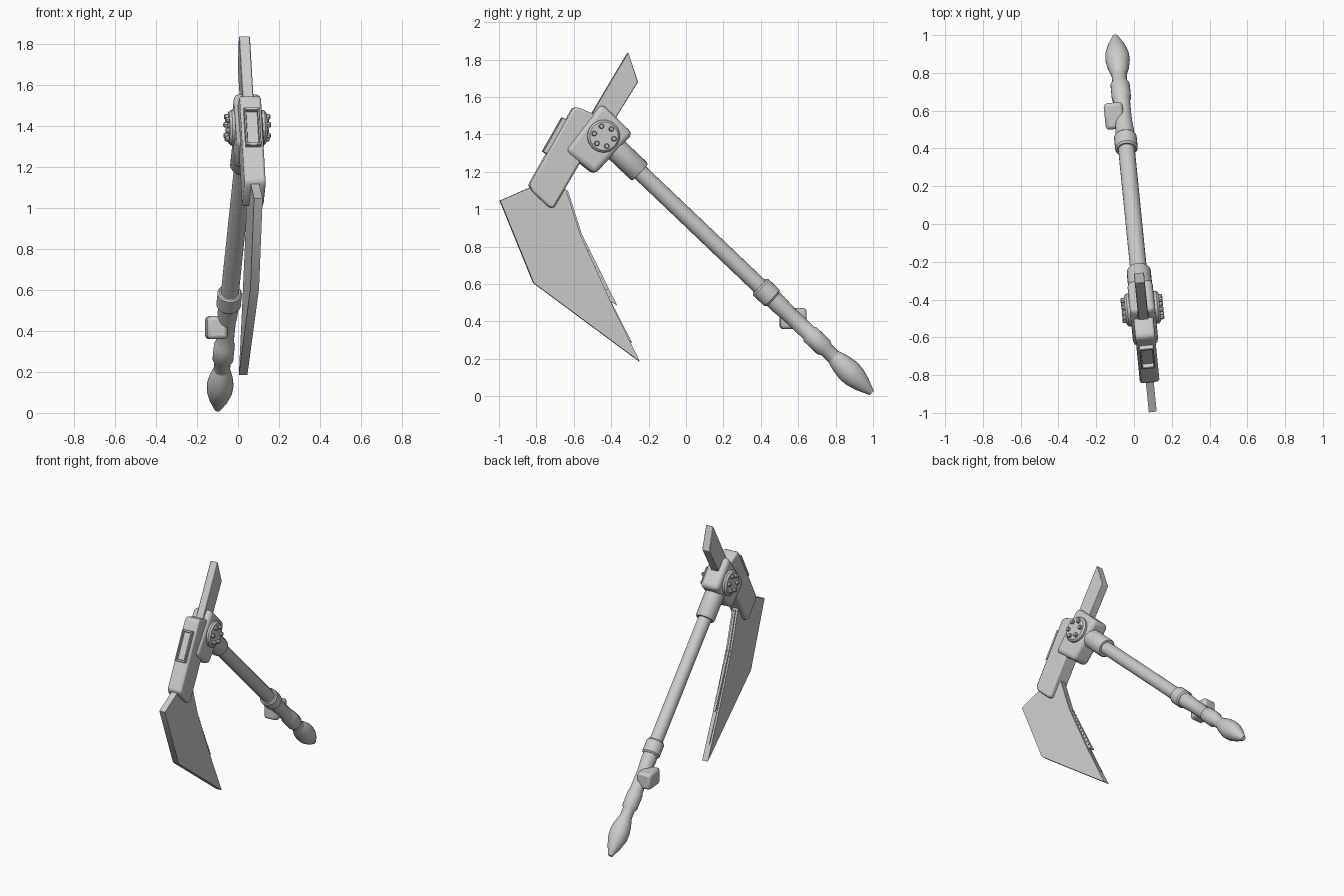
import bpy, bmesh, math
from mathutils import Matrix, Vector

if "Cube" in bpy.data.objects:
    bpy.data.objects.remove(bpy.data.objects["Cube"], do_unlink=True)

GREY = (0.6, 0.6, 0.6, 1)
metal = bpy.data.materials.new("grey_metal")
metal.use_nodes = True
metal.diffuse_color = GREY
metal.node_tree.nodes["Principled BSDF"].inputs["Base Color"].default_value = GREY

# The whole weapon is built in the x = 0 plane, then turned slightly
TURN = Matrix.Rotation(math.radians(5.7), 4, 'Z')
HUB = Vector((0, -0.45, 1.39))
SHAFT_DIR = Vector((0, 0.7256, -0.688))


def finish(name, bm, matrix=Matrix(), bevel=0, segments=2):
    bmesh.ops.transform(bm, matrix=TURN @ matrix, verts=bm.verts)
    bmesh.ops.recalc_face_normals(bm, faces=bm.faces)
    mesh = bpy.data.meshes.new(name)
    bm.to_mesh(mesh)
    bm.free()
    mesh.materials.append(metal)
    obj = bpy.data.objects.new(name, mesh)
    bpy.context.collection.objects.link(obj)
    bpy.ops.object.select_all(action='DESELECT')
    obj.select_set(True)
    bpy.context.view_layer.objects.active = obj
    if bevel:
        mod = obj.modifiers.new("Bevel", 'BEVEL')
        mod.width = bevel
        mod.segments = segments
    bpy.ops.object.shade_smooth_by_angle(angle=math.radians(35))
    return obj


def plate(name, outline, half, bevel=0, segments=2):
    """Extrude a side outline (y, z) to both sides of the middle plane."""
    bm = bmesh.new()
    face = bm.faces.new([bm.verts.new((-half, y, z)) for y, z in outline])
    out = bmesh.ops.extrude_face_region(bm, geom=[face])
    moved = [v for v in out["geom"] if isinstance(v, bmesh.types.BMVert)]
    bmesh.ops.translate(bm, verts=moved, vec=(2 * half, 0, 0))
    return finish(name, bm, bevel=bevel, segments=segments)


def lathe(name, profile, matrix, sides=24):
    """Turn a profile of (distance, radius) about the local z axis."""
    bm = bmesh.new()
    rings = []
    for d, r in profile:
        rings.append([bm.verts.new((r * math.cos(a), r * math.sin(a), d))
                      for a in (math.tau * i / sides for i in range(sides))])
    for low, high in zip(rings, rings[1:]):
        for i in range(sides):
            j = (i + 1) % sides
            bm.faces.new((low[i], low[j], high[j], high[i]))
    bm.faces.new(rings[0])
    bm.faces.new(rings[-1])
    return finish(name, bm, matrix)


def box(name, centre, size, matrix=Matrix(), bevel=0, segments=2):
    bm = bmesh.new()
    bmesh.ops.create_cube(bm, size=1)
    place = matrix @ Matrix.Translation(centre) @ Matrix.Diagonal((*size, 1))
    return finish(name, bm, place, bevel, segments)


# Handle parts along the shaft axis
axis = Matrix.Translation(HUB) @ SHAFT_DIR.to_track_quat('Z', 'Y').to_matrix().to_4x4()
lathe("shaft", [(0.1, 0.044), (1.2, 0.044)], axis)
lathe("collar", [(0.1, 0.064), (0.27, 0.064), (0.28, 0.058)], axis)
lathe("grip_ring", [(1.165, 0.052), (1.175, 0.06), (1.255, 0.06), (1.265, 0.052)], axis)
lathe("grip", [(1.2, 0.048), (1.3, 0.05), (1.38, 0.044), (1.53, 0.044), (1.54, 0.051),
               (1.64, 0.051), (1.66, 0.04), (1.75, 0.04)], axis)
lathe("pommel", [(1.71, 0.038), (1.73, 0.046), (1.77, 0.057), (1.82, 0.065), (1.87, 0.062),
                 (1.93, 0.044), (1.98, 0.022), (1.995, 0.015)], axis)
box("grip_button", (-0.048, 0.58, 0.415), (0.1, 0.14, 0.112), bevel=0.018)

# Head
plate("hub", [(-0.457, 1.565), (-0.29, 1.404), (-0.495, 1.185), (-0.655, 1.313)],
      0.067, bevel=0.028, segments=3)
plate("head_arm", [(-0.585, 1.545), (-0.61, 1.54), (-0.845, 1.13), (-0.83, 1.095),
                   (-0.74, 1.01), (-0.715, 1.005), (-0.46, 1.44), (-0.48, 1.5)],
      0.052, bevel=0.012)
plate("back_spike", [(-0.55, 1.44), (-0.313, 1.837), (-0.26, 1.68), (-0.44, 1.39)],
      0.027, bevel=0.003, segments=1)

# Raised frame on the front of the arm
along = Vector((0, -0.497, -0.868))
normal = Vector((0, -0.868, 0.497))
frame = Matrix((Vector((1, 0, 0)), normal, along)).transposed().to_4x4()
frame = Matrix.Translation((0, -0.7, 1.388)) @ frame
for side, sign in (("left", 1), ("right", -1)):
    box(f"frame_bar_{side}", (sign * 0.033, 0, 0), (0.01, 0.045, 0.21), frame, 0.002, 1)
for end, sign in (("lower", 1), ("upper", -1)):
    box(f"frame_bar_{end}", (0, 0, sign * 0.098), (0.066, 0.043, 0.014), frame, 0.002, 1)

# Round dials with six bolts on both sides of the hub
for side, sign in (("left", 1), ("right", -1)):
    dial = Matrix.Translation(HUB) @ Matrix.Rotation(sign * math.pi / 2, 4, 'Y')
    lathe(f"dial_{side}", [(0.03, 0.087), (0.08, 0.087), (0.092, 0.076)], dial, 32)
    for i in range(6):
        a = math.tau * (i + 0.25) / 6
        spot = dial @ Matrix.Translation((0.055 * math.cos(a), 0.055 * math.sin(a), 0))
        lathe(f"bolt_{side}_{i + 1}", [(0.08, 0.014), (0.106, 0.014), (0.111, 0.01)], spot, 8)

# Blade with a thin notched strip and rivets along its inner edge
plate("blade", [(-1.0, 1.045), (-0.84, 1.115), (-0.72, 1.19), (-0.645, 1.1), (-0.57, 0.865),
                (-0.405, 0.5), (-0.25, 0.185), (-0.82, 0.605)], 0.021)
plate("inner_strip", [(-0.66, 1.1), (-0.635, 1.1), (-0.56, 0.865), (-0.37, 0.485),
                      (-0.403, 0.505), (-0.29, 0.285), (-0.32, 0.305), (-0.42, 0.49),
                      (-0.6, 0.865)], 0.008)
start, stop = Vector((0, -0.555, 0.845)), Vector((0, -0.392, 0.505))
for i in range(12):
    spot = Matrix.Translation(start.lerp(stop, i / 11)) @ Matrix.Rotation(math.pi / 2, 4, 'Y')
    lathe(f"strip_rivet_{i + 1}", [(-0.014, 0.006), (0.014, 0.006)], spot, 8)
